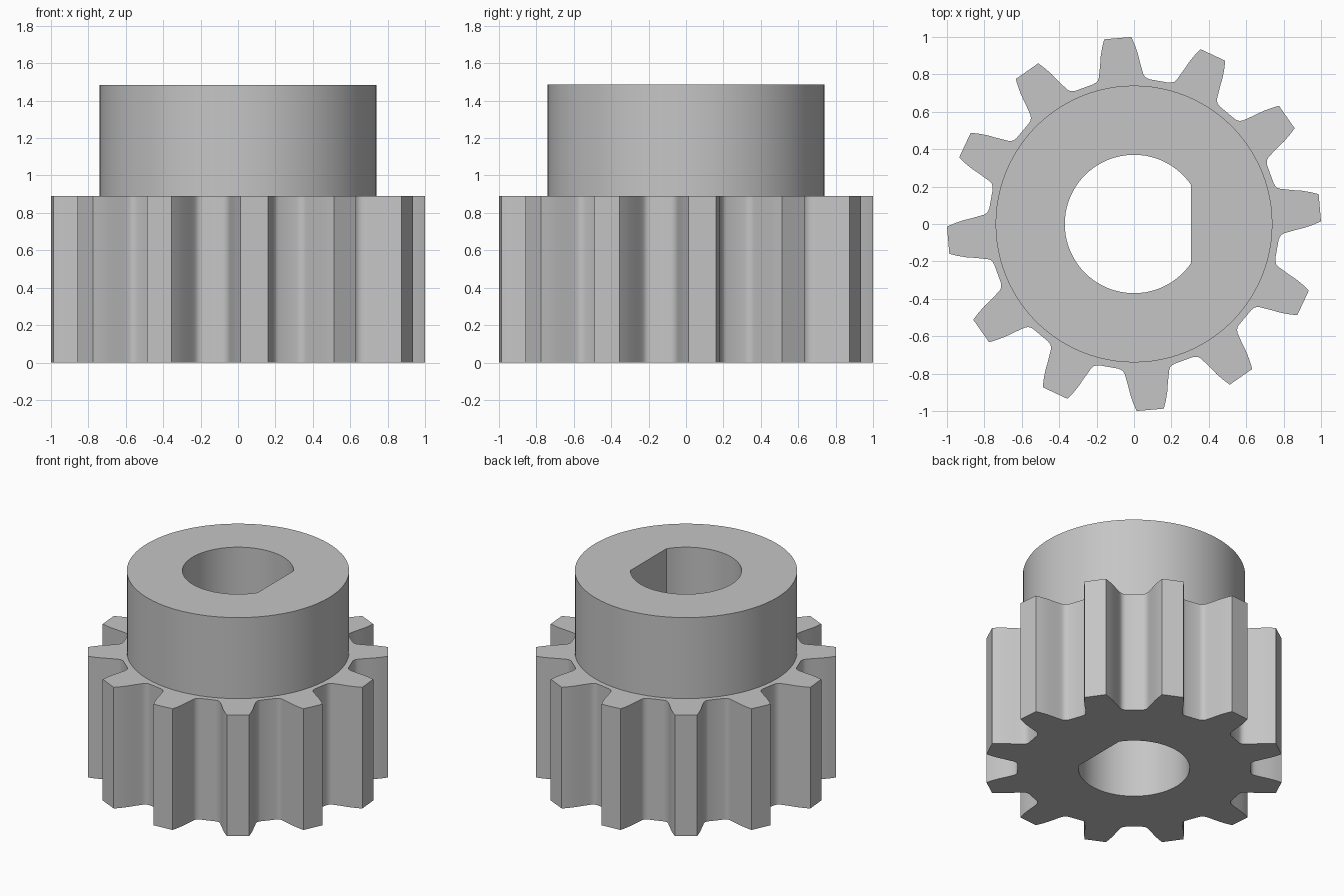
import bpy, bmesh, math

cube = bpy.data.objects.get("Cube")
if cube:
    bpy.data.objects.remove(cube, do_unlink=True)

TEETH = 12
PHASE = 5.0             # direction of the first tooth, degrees
GEAR_TOP, HUB_TOP = 0.89, 1.485
HUB_R, BORE_R, BORE_FLAT = 0.74, 0.37, 0.305

steel = bpy.data.materials.new("steel_grey")
steel.use_nodes = True
colour = (0.56, 0.56, 0.56, 1)
steel.diffuse_color = colour
steel.node_tree.nodes["Principled BSDF"].inputs["Base Color"].default_value = colour


def polar(r, degrees):
    a = math.radians(degrees)
    return r * math.cos(a), r * math.sin(a)


# Half a tooth from root to tip: (degrees off the tooth axis, radius)
flank = [(11.2, 0.778), (10.2, 0.782), (9.2, 0.79), (8.5, 0.805), (7.9, 0.83),
         (7.1, 0.865), (6.2, 0.915), (5.2, 0.96), (4.2, 1.0)]
tooth = [(-a, r) for a, r in flank] + flank[::-1]
gear_outline = [polar(r, PHASE + i * 360 / TEETH + a)
                for i in range(TEETH) for a, r in tooth]

# Round hub, and a round bore with one flat on its +x side
hub_outline = [polar(HUB_R, i * 360 / 96) for i in range(96)]
start = math.degrees(math.acos(BORE_FLAT / BORE_R))
bore_outline = [polar(BORE_R, start + i * (360 - 2 * start) / 64) for i in range(65)]

bm = bmesh.new()


def ring(points, z):
    """Closed loop of vertices and edges at height z."""
    verts = [bm.verts.new((x, y, z)) for x, y in points]
    edges = [bm.edges.new((verts[i - 1], verts[i])) for i in range(len(verts))]
    return verts, edges


def wall(low, high):
    a, b = low[0], high[0]
    for i in range(len(a)):
        bm.faces.new((a[i - 1], a[i], b[i], b[i - 1])).smooth = True


def cap(outer, inner):
    bmesh.ops.triangle_fill(bm, edges=outer[1] + inner[1],
                            use_beauty=True, normal=(0, 0, 1))


gear_low, gear_high = ring(gear_outline, 0), ring(gear_outline, GEAR_TOP)
hub_low, hub_high = ring(hub_outline, GEAR_TOP), ring(hub_outline, HUB_TOP)
bore_low, bore_high = ring(bore_outline, 0), ring(bore_outline, HUB_TOP)

# Walls of teeth, hub and bore
wall(gear_low, gear_high)
wall(hub_low, hub_high)
wall(bore_low, bore_high)

# Underside, shoulder around the hub, and hub end face
cap(gear_low, bore_low)
cap(gear_high, hub_low)
cap(hub_high, bore_high)

bmesh.ops.recalc_face_normals(bm, faces=bm.faces)
mesh = bpy.data.meshes.new("pinion_with_hub")
bm.to_mesh(mesh)
bm.free()
mesh.materials.append(steel)

pinion = bpy.data.objects.new("pinion_with_hub", mesh)
bpy.context.collection.objects.link(pinion)
bpy.ops.object.select_all(action="DESELECT")
pinion.select_set(True)
bpy.context.view_layer.objects.active = pinion
bpy.ops.object.shade_smooth_by_angle(angle=math.radians(30))
